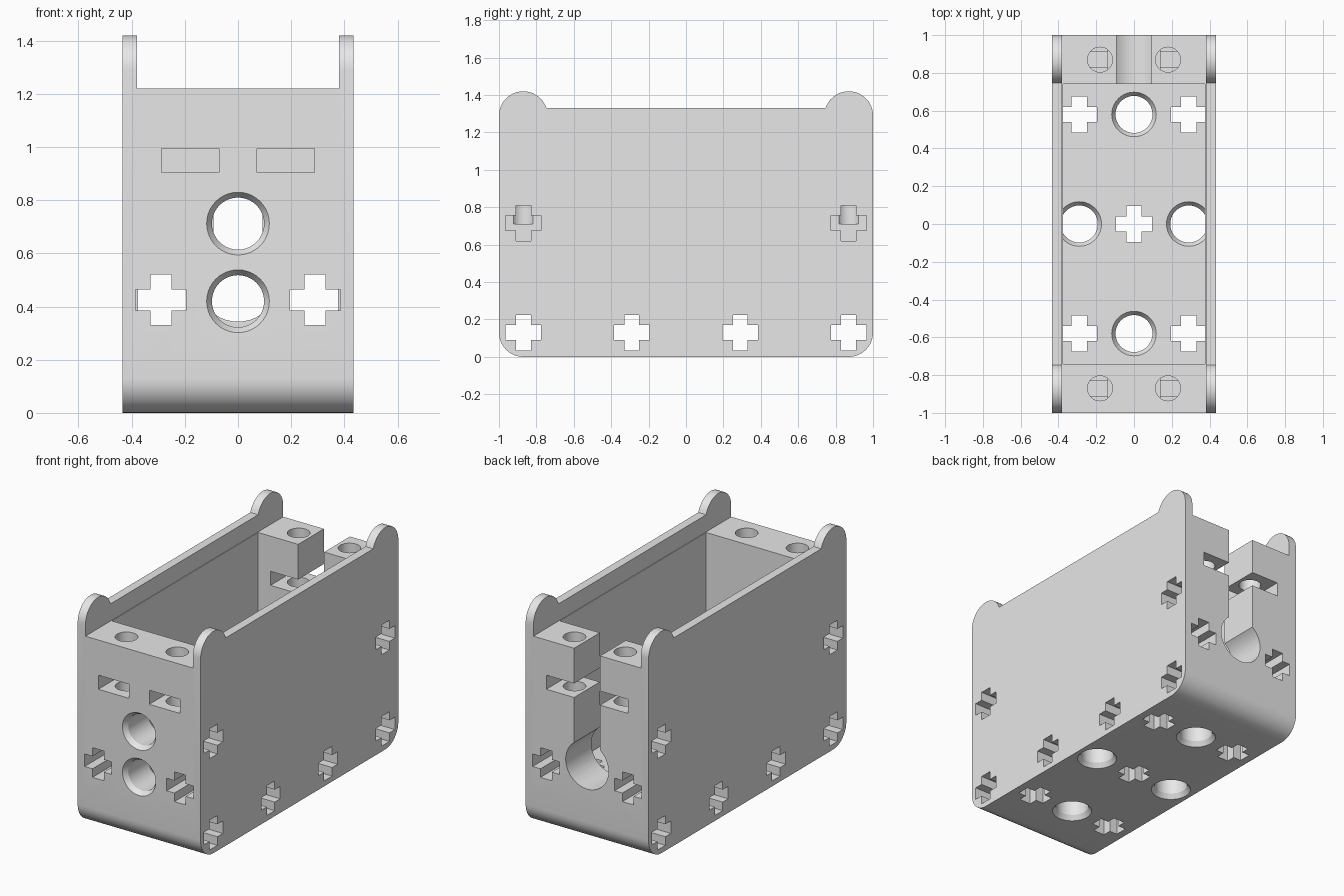
import bpy, bmesh, math

if "Cube" in bpy.data.objects:
    bpy.data.objects.remove(bpy.data.objects["Cube"], do_unlink=True)

W, L = 0.435, 1.0            # half width, half length
IN_W, IN_L = 0.376, 0.74     # half size of the cavity
FLOOR, BLOCK, RIM = 0.26, 1.22, 1.33
R = 0.13                     # corner and ear radius
PITCH, END = 0.29, 0.87      # cross spacing, end hole position

grey = bpy.data.materials.new("plain_grey")
grey.use_nodes = True
grey.diffuse_color = (0.8, 0.8, 0.8, 1)
grey.node_tree.nodes["Principled BSDF"].inputs["Base Color"].default_value = (0.8, 0.8, 0.8, 1)


def loft(name, sections, axis):
    """Closed solid through (position, outline) sections along an axis."""
    place = {"x": lambda u, v, w: (w, u, v),
             "y": lambda u, v, w: (u, w, v),
             "z": lambda u, v, w: (u, v, w)}[axis]
    bm = bmesh.new()
    rings = [[bm.verts.new(place(u, v, w)) for u, v in pts] for w, pts in sections]
    for a, b in zip(rings, rings[1:]):
        for i in range(len(a)):
            j = (i + 1) % len(a)
            bm.faces.new((a[i], a[j], b[j], b[i]))
    bm.faces.new(rings[0])
    bm.faces.new(rings[-1])
    bmesh.ops.recalc_face_normals(bm, faces=bm.faces)
    mesh = bpy.data.meshes.new(name)
    bm.to_mesh(mesh)
    bm.free()
    mesh.materials.append(grey)
    ob = bpy.data.objects.new(name, mesh)
    bpy.context.collection.objects.link(ob)
    return ob


def arc(u, v, r, start, end, n):
    angles = [math.radians(start + (end - start) * i / n) for i in range(n + 1)]
    return [(u + r * math.cos(a), v + r * math.sin(a)) for a in angles]


def circle(u, v, r):
    return arc(u, v, r, 0, 360, 40)[:-1]


def rect(u0, u1, v0, v1):
    return [(u0, v0), (u1, v0), (u1, v1), (u0, v1)]


def plus(u, v, a=0.04, b=0.095):
    quarter = [(b, -a), (b, a), (a, a)]
    pts = []
    for _ in range(4):
        pts += [(u + p, v + q) for p, q in quarter]
        quarter = [(-q, p) for p, q in quarter]
    return pts


def cut(axis, lo, hi, outline):
    carve(loft("cutter", [(lo, outline), (hi, outline)], axis))


def pin_hole(axis, lo, hi, u, v, r=0.098, big=0.118, depth=0.03):
    """Round hole with a bevelled mouth at both ends."""
    steps = [(lo - 0.01, big), (lo, big), (lo + depth, r),
             (hi - depth, r), (hi, big), (hi + 0.002, big)]
    carve(loft("cutter", [(w, circle(u, v, rad)) for w, rad in steps], axis))


def carve(cutter):
    cutter.hide_render = True
    mod = body.modifiers.new("cut", "BOOLEAN")
    mod.operation = "DIFFERENCE"
    mod.solver = "EXACT"
    mod.object = cutter
    bpy.ops.object.modifier_apply(modifier=mod.name)
    bpy.data.objects.remove(cutter, do_unlink=True)


# Side profile: rounded bottom corners and a round ear at each top corner
dip = math.degrees(math.asin((RIM - 1.29) / R))
half = arc(END, R, R, -90, 0, 10) + arc(END, 1.29, R, 0, 180 - dip, 20)
profile = half + [(-y, z) for y, z in reversed(half)]
body = loft("open_housing", [(-W, profile), (W, profile)], "x")
bpy.context.view_layer.objects.active = body
body.select_set(True)

# Space above the end blocks, and the main cavity
cut("y", -1.2, 1.2, rect(-0.38, 0.38, BLOCK, 1.6))
cut("z", FLOOR, BLOCK + 0.1, rect(-IN_W, IN_W, -IN_L, IN_L))

# Crosses through the floor sideways
for y in (-END, -PITCH, PITCH, END):
    cut("x", -0.6, 0.6, plus(y, R))

# Floor crosses and pin holes
cut("z", -0.1, FLOOR + 0.002, plus(0, 0))
for s in (-1, 1):
    for t in (-1, 1):
        cut("z", -0.1, FLOOR + 0.002, plus(s * PITCH, t * 2 * PITCH))
    pin_hole("z", 0, FLOOR, 0, s * 2 * PITCH)
    pin_hole("z", 0, FLOOR, s * PITCH, 0)

# Front pin holes
for z in (0.42, 0.712):
    pin_hole("y", -L, -IN_L, 0, z)

# Back keyhole: round bore with a slot open at the top
cut("y", 0.7, 1.1, circle(0, 0.495, 0.152))
cut("y", 0.7, 1.1, rect(-0.092, 0.092, 0.5, 1.5))

for s in (-1, 1):
    # Nut slots: blind at the front, right through at the back
    nut = rect(*sorted((s * 0.072, s * 0.288)), 0.905, 0.995)
    cut("y", -1.1, -0.765, nut)
    cut("y", 0.7, 1.1, nut)
    for t in (-1, 1):
        # Crosses through the end walls
        cut("y", *sorted((t * 0.73, t * 1.1)), plus(s * PITCH, 0.425))
        # Screw bores, and blind side crosses that meet them
        cut("z", 0.71, 1.3, circle(s * 0.18, t * END, 0.066))
        cut("x", *sorted((s * 0.14, s * 0.6)), plus(t * END, 0.715))

bpy.ops.object.shade_smooth_by_angle(angle=math.radians(30))
